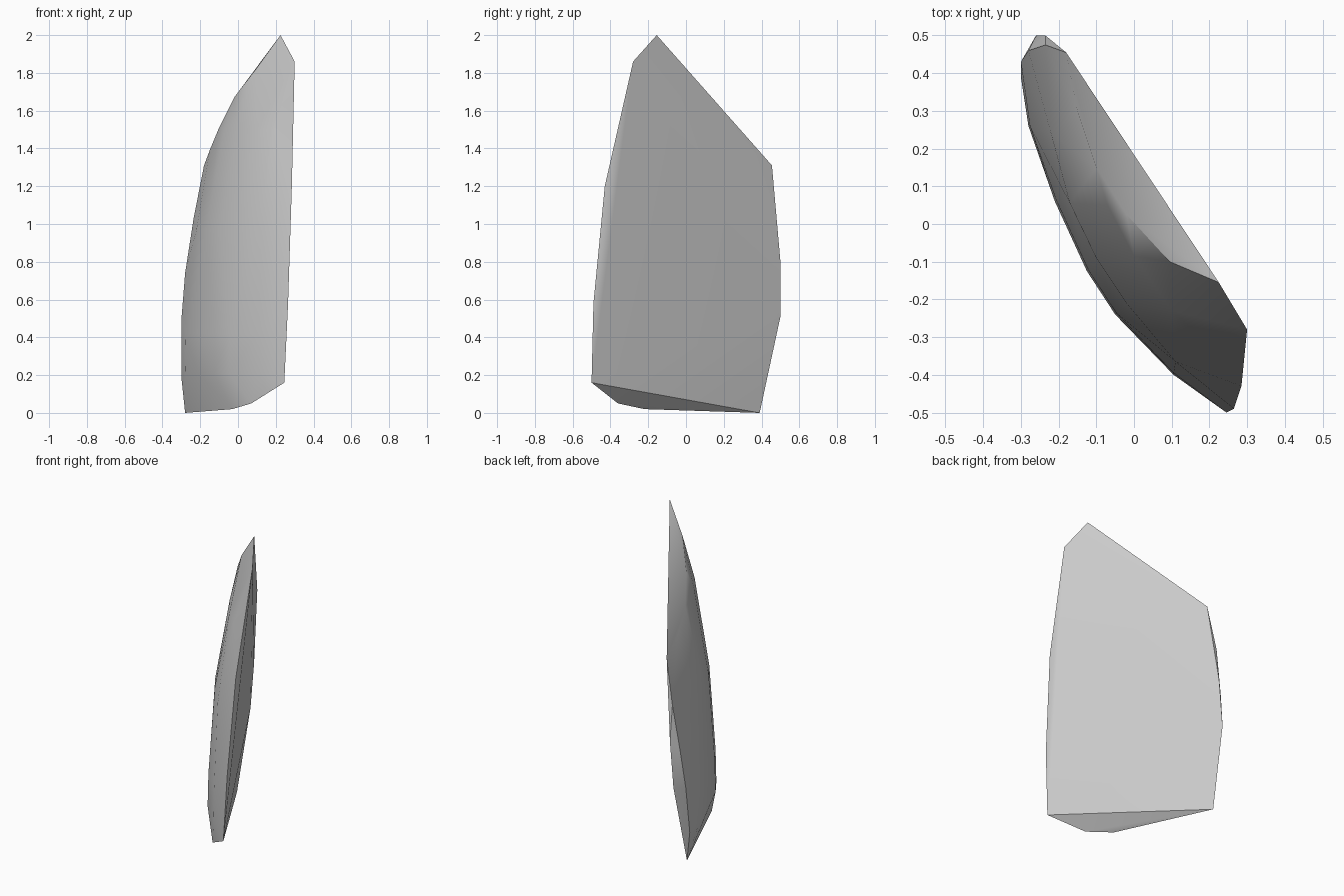
import bpy, bmesh, math

cube = bpy.data.objects.get("Cube")
if cube:
    bpy.data.objects.remove(cube, do_unlink=True)

# Outline of the broad flat side
flat_side = [(.225, -.155, 2), (.3, -.28, 1.86), (.285, -.43, 1.2),
             (.265, -.49, .58), (.245, -.5, .16), (-.28, .39, 0),
             (-.26, .5, .51), (-.235, .5, .8), (-.18, .455, 1.31)]
# Bevelled ends of the curved side
lower_rim = [(.07, -.36, .05), (-.03, -.22, .02)]
back_rim = [(-.3, .39, .19), (-.3, .43, .49), (-.28, .46, .74), (-.235, .475, 1.03)]
upper_rim = [(.095, -.1, 1.82), (-.02, .025, 1.67), (-.1, .15, 1.51), (-.15, .3, 1.39)]
# Curved side as level arcs of (x, y), keyed by height
arcs = {
    .21: [(.105, -.4), (-.05, -.24), (-.125, -.125), (-.21, .06), (-.28, .26)],
    .42: [(.105, -.395), (-.047, -.236), (-.121, -.122), (-.206, .063), (-.276, .26)],
    .97: [(.11, -.365), (-.02, -.21), (-.1, -.09), (-.17, .055), (-.22, .24)],
    1.5: [(.19, -.31), (.1, -.23), (0, -.085), (-.07, .05)],
}
points = flat_side + lower_rim + back_rim + upper_rim
points += [(x, y, z) for z, arc in arcs.items() for x, y in arc]

# Wrap the outline and arcs in one convex shell
bm = bmesh.new()
for p in points:
    bm.verts.new(p)
hull = bmesh.ops.convex_hull(bm, input=bm.verts[:])
spare = {g for g in hull["geom_interior"] + hull["geom_unused"]
         if isinstance(g, bmesh.types.BMVert)}
bmesh.ops.delete(bm, geom=list(spare), context="VERTS")
bmesh.ops.recalc_face_normals(bm, faces=bm.faces[:])
mesh = bpy.data.meshes.new("stone_shard")
bm.to_mesh(mesh)
bm.free()
shard = bpy.data.objects.new("stone_shard", mesh)
bpy.context.collection.objects.link(shard)

# Plain pale grey stone
grey = bpy.data.materials.new("pale_grey")
grey.use_nodes = True
colour = (.6, .6, .6, 1)
grey.diffuse_color = colour
grey.node_tree.nodes["Principled BSDF"].inputs["Base Color"].default_value = colour
mesh.materials.append(grey)

bpy.ops.object.select_all(action="DESELECT")
shard.select_set(True)
bpy.context.view_layer.objects.active = shard
bpy.ops.object.shade_smooth_by_angle(angle=math.radians(30))
